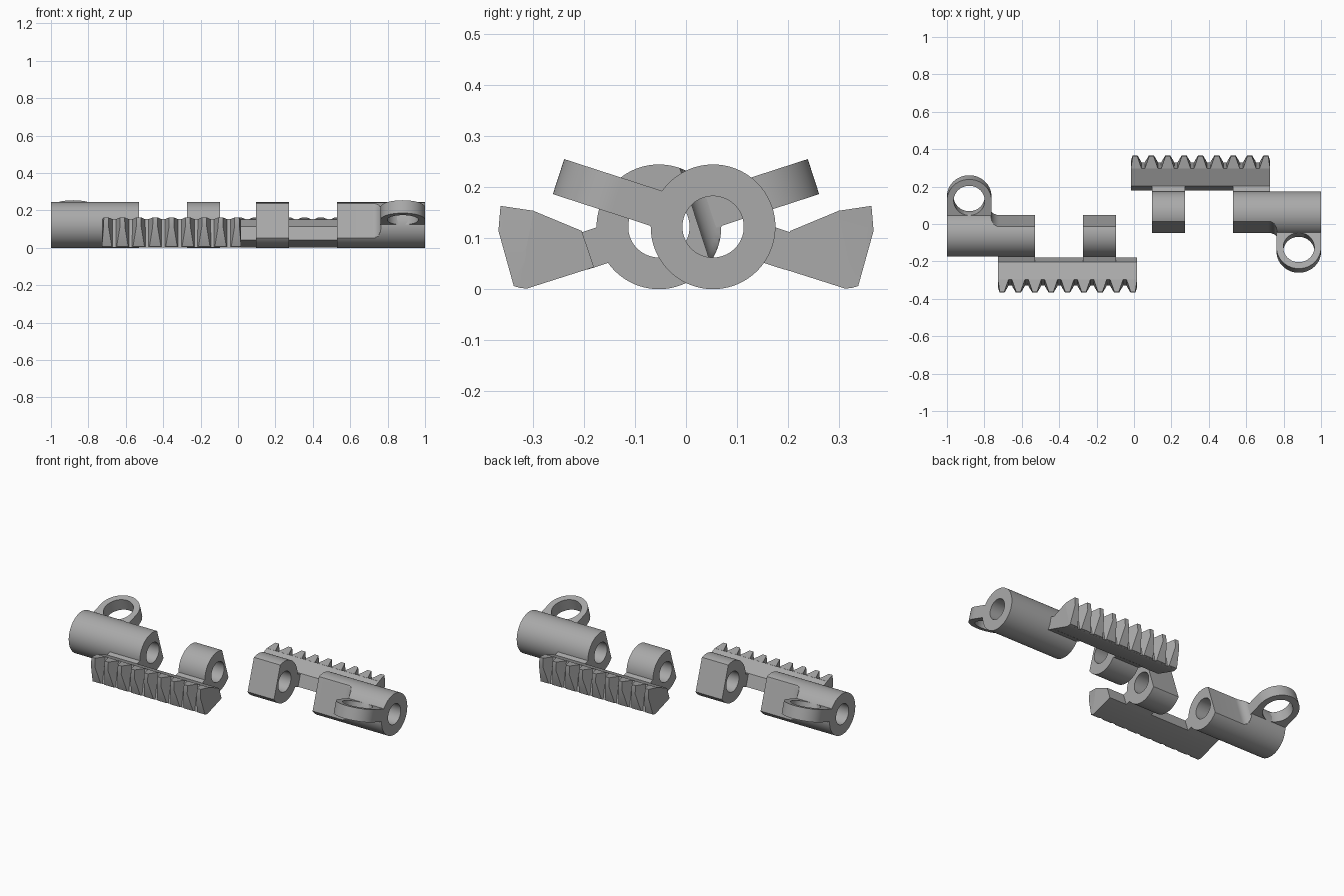
import bpy, bmesh, math
from mathutils import Vector, Matrix

if "Cube" in bpy.data.objects:
    bpy.data.objects.remove(bpy.data.objects["Cube"])

grey = bpy.data.materials.new("steel_grey")
grey.diffuse_color = (0.4, 0.4, 0.4, 1)
grey.use_nodes = True
grey.node_tree.nodes["Principled BSDF"].inputs["Base Color"].default_value = grey.diffuse_color

AY, AZ = 0.053, 0.122            # bore axis
R, BORE = 0.122, 0.06
TILT = math.radians(18)
OUT = Vector((0, -math.cos(TILT), math.sin(TILT)))   # towards the eye
UP = Vector((0, math.sin(TILT), math.cos(TILT)))
AXIS = Vector((0, AY, AZ))


def finish(name, bm):
    """Make the part and its half-turn partner."""
    bmesh.ops.recalc_face_normals(bm, faces=bm.faces)
    me = bpy.data.meshes.new(name)
    bm.to_mesh(me)
    bm.free()
    me.materials.append(grey)
    me.shade_smooth()
    me.set_sharp_from_angle(angle=math.radians(25))
    for side, turn in (("right", 0), ("left", math.pi)):
        ob = bpy.data.objects.new(f"{side}_{name}", me)
        ob.matrix_world = Matrix.Rotation(turn, 4, 'Z')
        bpy.context.collection.objects.link(ob)


def sleeve(name, loops):
    """Skin a closed cycle of equal loops."""
    bm = bmesh.new()
    rows = [[bm.verts.new(p) for p in loop] for loop in loops]
    for a, b in zip(rows, rows[1:] + rows[:1]):
        for i in range(len(a)):
            bm.faces.new((a[i - 1], a[i], b[i], b[i - 1]))
    finish(name, bm)


def hull(bm, pts):
    verts = [bm.verts.new(p) for p in pts]
    res = bmesh.ops.convex_hull(bm, input=verts)
    junk = [v for v in res["geom_interior"] if isinstance(v, bmesh.types.BMVert)]
    bmesh.ops.delete(bm, geom=junk, context='VERTS')
    bmesh.ops.dissolve_limit(bm, angle_limit=0.002,
                             verts=[v for v in verts if v.is_valid],
                             edges=list({e for v in verts if v.is_valid for e in v.link_edges}))


def tube_loop(x, radius, flat):
    """Circle around the bore axis, cut flat at a distance towards the eye."""
    pts = []
    for i in range(144):
        t = math.tau * i / 144
        c = math.cos(t)
        r = flat / c if radius * c > flat else radius
        pts.append(AXIS + Vector((x, 0, 0)) + OUT * r * c + UP * r * math.sin(t))
    return pts


def tube(name, sections):
    outer = [tube_loop(x, R, d) for x, d in sections]
    ends = [tube_loop(sections[-1][0], BORE, 1), tube_loop(sections[0][0], BORE, 1)]
    sleeve(name, outer + ends)


# barrel with flat inner section and fillet up to the full round, and knuckle
FLAT = R * math.cos(math.radians(52.5))
f = R - FLAT
fillet = [(0.765 - f + f * math.sin(t), FLAT + f * (1 - math.cos(t)))
          for t in [math.pi / 2 * i / 8 for i in range(9)]]
tube("barrel", [(0.528, FLAT)] + fillet + [(1.0, R)])
tube("knuckle", [(0.097, FLAT), (0.272, FLAT)])

# eye lug: rounded outside, straight sides running back into the barrel
EX, ED, ER, EH, ET, BACK = 0.881, 0.199, 0.119, 0.083, 0.036, 0.108


def eye_loop(h, outer):
    pts = []
    for i in range(96):
        t = math.tau * i / 96 + math.pi / 4
        s, c = math.sin(t), math.cos(t)
        r = EH
        if outer:
            r = ER
            if c < 0:
                r = min(ER / max(abs(s), 1e-6), BACK / -c)
        pts.append(AXIS + Vector((EX + r * s, 0, 0)) + OUT * (ED + r * c) + UP * h)
    return pts


sleeve("eye_lug", [eye_loop(ET, True), eye_loop(ET, False),
                   eye_loop(-ET, False), eye_loop(-ET, True)])

# necks joining barrel and knuckle to the rack
for name, x0, x1 in (("barrel_neck", 0.528, 0.728), ("knuckle_neck", 0.097, 0.272)):
    bm = bmesh.new()
    hull(bm, [AXIS + Vector((x, 0, 0)) - OUT * d + UP * h
              for x in (x0, x1) for d in (0.09, 0.16) for h in (-0.0365, 0.0365)])
    finish(name, bm)

# rack body
X0, X1 = -0.017, 0.728
bm = bmesh.new()
body = [(0.18, 0.043), (0.204, 0.114), (0.298, 0.153), (0.328, 0.003), (0.312, 0.001)]
hull(bm, [(x, y, z) for x in (X0, X1) for y, z in body])
finish("rack_body", bm)

# tapering rack teeth: half width, y, z
tooth = [(0.035, 0.296, 0.153), (0.036, 0.326, 0.003),
         (0.012, 0.363, 0.163), (0.013, 0.367, 0.114), (0.031, 0.337, 0.006)]
bm = bmesh.new()
for i in range(9):
    cx = (X0 + X1) / 2 + (i - 4) * 0.0875
    hull(bm, [(min(max(cx + s * w, X0), X1), y, z) for w, y, z in tooth for s in (-1, 1)])
finish("rack_teeth", bm)
